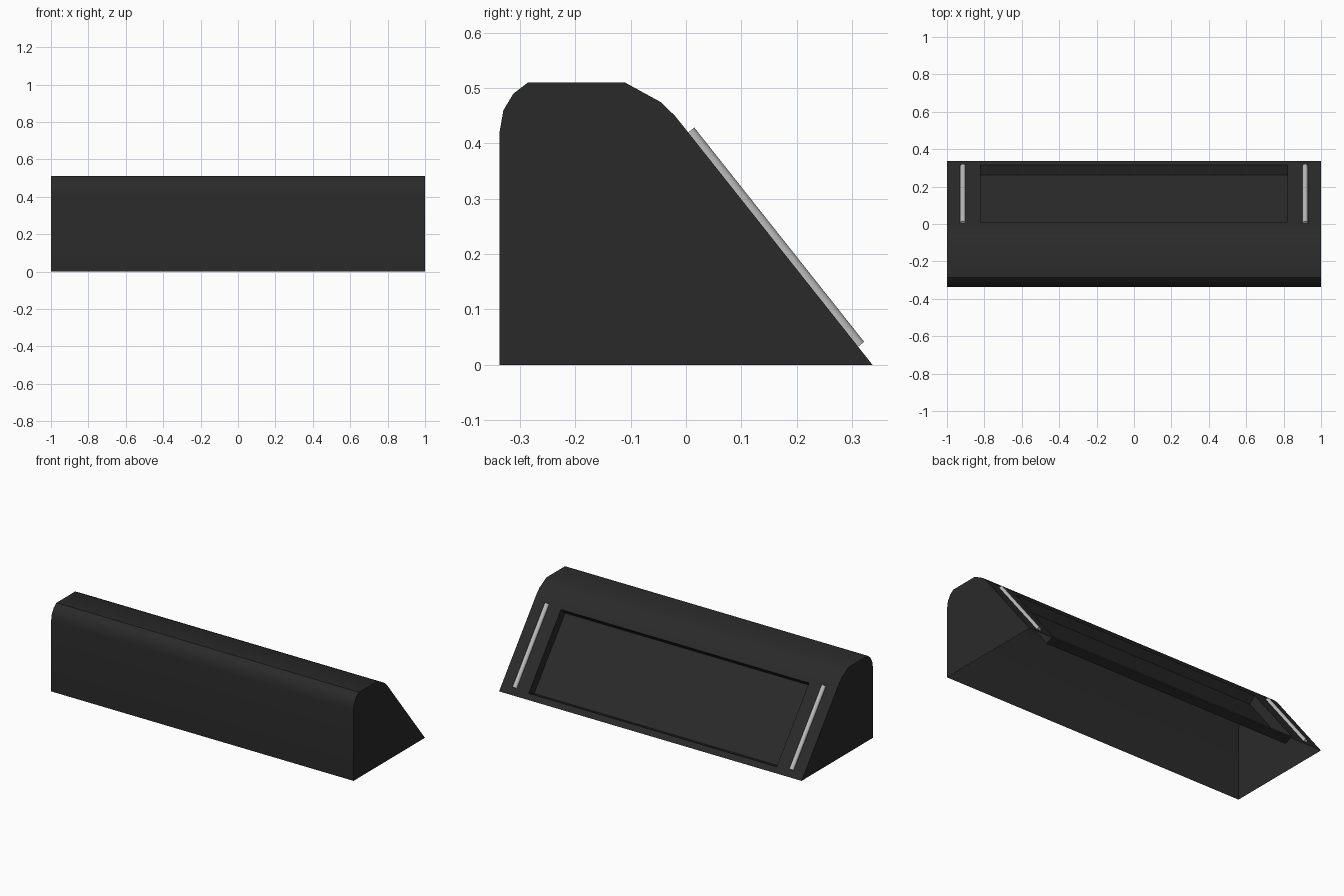
import bpy, bmesh, math
from mathutils import Vector

if "Cube" in bpy.data.objects:
    bpy.data.objects.remove(bpy.data.objects["Cube"])


def material(name, value):
    m = bpy.data.materials.new(name)
    m.diffuse_color = (value, value, value, 1)
    m.use_nodes = True
    m.node_tree.nodes["Principled BSDF"].inputs["Base Color"].default_value = m.diffuse_color
    return m


dark = material("dark_plastic", 0.023)
light = material("light_grey", 0.5)

# Side profile (y, z) from the back bottom edge over the top to the front bottom edge
profile = [(0.337, 0), (0.0, 0.425), (-0.02, 0.45), (-0.046, 0.475), (-0.11, 0.51),
           (-0.286, 0.51), (-0.312, 0.49), (-0.33, 0.46), (-0.337, 0.42), (-0.337, 0)]


def slope_z(y):
    return (0.337 - y) * 0.425 / 0.337


# Shell: open-bottomed housing with a recessed panel in the sloping back
bm = bmesh.new()
left = [bm.verts.new((-1, y, z)) for y, z in profile]
right = [bm.verts.new((1, y, z)) for y, z in profile]
bm.faces.new(left)
bm.faces.new(right[::-1])
for i in range(1, len(profile) - 1):
    bm.faces.new((left[i], right[i], right[i + 1], left[i + 1]))


def loop(half, low, high):
    return [bm.verts.new((x, *p)) for x, p in
            ((-half, low), (half, low), (half, high), (-half, high))]


outer = [left[0], right[0], right[1], left[1]]
rim = loop(0.82, (0.315, slope_z(0.315)), (0.01, slope_z(0.01)))
floor = loop(0.82, (0.262, 0.007), (-0.03, 0.376))
for a, b in ((outer, rim), (rim, floor)):
    for i in range(4):
        j = (i + 1) % 4
        bm.faces.new((a[i], a[j], b[j], b[i]))
bm.faces.new(floor)
bmesh.ops.recalc_face_normals(bm, faces=bm.faces)
mesh = bpy.data.meshes.new("housing")
bm.to_mesh(mesh)
bm.free()
housing = bpy.data.objects.new("housing", mesh)
bpy.context.collection.objects.link(housing)
mesh.materials.append(dark)
bpy.context.view_layer.objects.active = housing
housing.select_set(True)
bpy.ops.object.shade_smooth_by_angle(angle=math.radians(35))

# Rods: round bars half sunk into the slope on both sides of the recess
for side, name in ((-1, "left_rod"), (1, "right_rod")):
    a = Vector((side * 0.915, 0.004, slope_z(0.004)))
    b = Vector((side * 0.915, 0.311, slope_z(0.311)))
    bpy.ops.mesh.primitive_cylinder_add(
        vertices=16, radius=0.014, depth=(b - a).length, location=(a + b) / 2,
        rotation=(b - a).to_track_quat('Z', 'Y').to_euler())
    rod = bpy.context.object
    rod.name = name
    rod.data.materials.append(light)
    bpy.ops.object.shade_smooth_by_angle(angle=math.radians(35))
